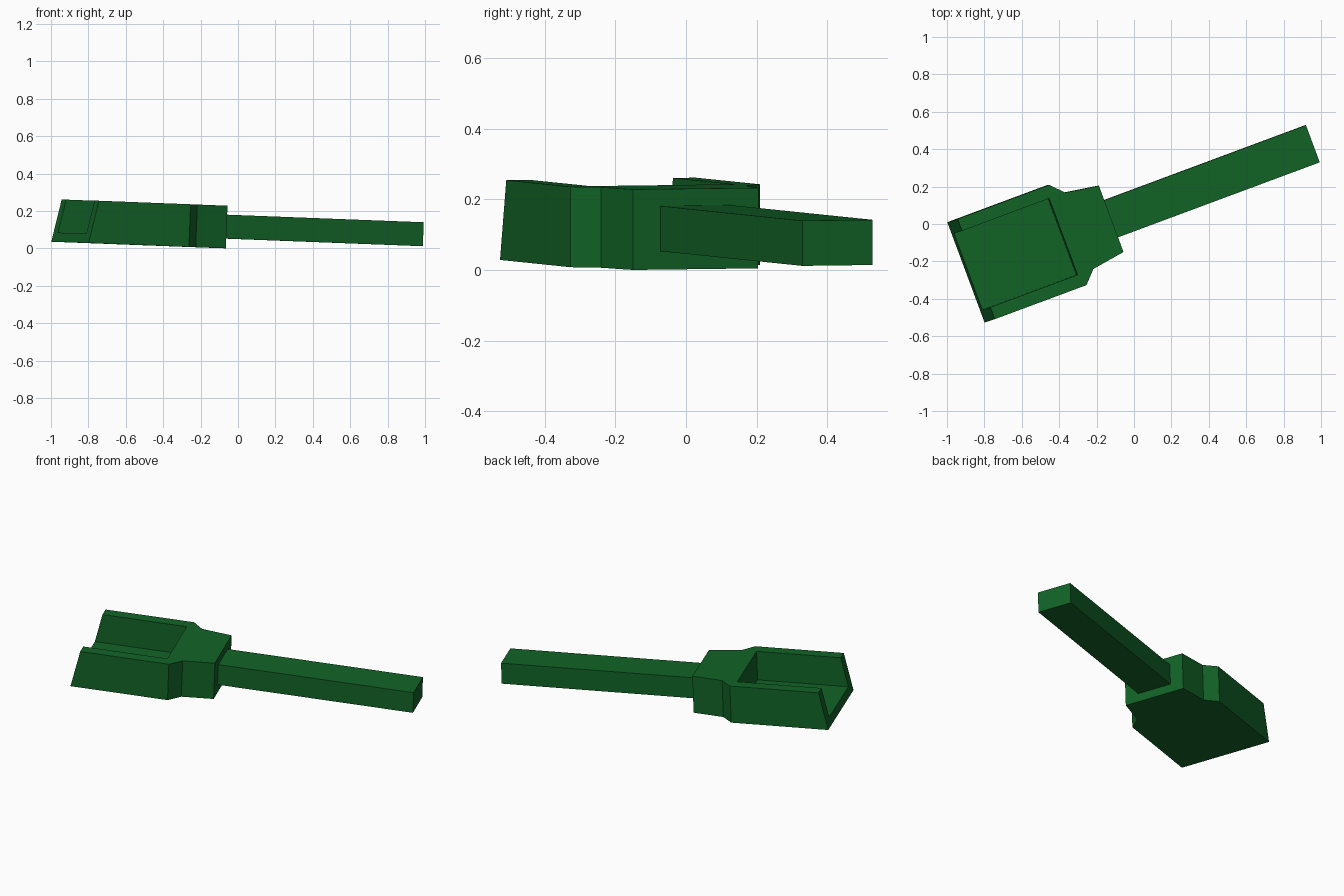
import bpy, bmesh, math
from mathutils import Matrix, Vector

if "Cube" in bpy.data.objects:
    bpy.data.objects.remove(bpy.data.objects["Cube"])

green = bpy.data.materials.new("dark green")
green.diffuse_color = (0.006, 0.125, 0.02, 1)
green.use_nodes = True
green.node_tree.nodes["Principled BSDF"].inputs["Base Color"].default_value = green.diffuse_color

# Shared pose: turned about z, slightly pitched and rolled
ang = math.radians(20.4)
along = Vector((math.cos(ang), math.sin(ang), -0.036)).normalized()
across = Vector((-math.sin(ang), math.cos(ang), 0.012)).normalized()
up = along.cross(across).normalized()
across = up.cross(along)
POSE = Matrix((along, across, up)).transposed().to_4x4()
POSE.translation = (0, 0, -0.0027)
MID = 0.071  # centreline offset across the tool


def prism(name, half_profile, z0, z1, lean=0.0):
    """Symmetric outline from (along, half width) pairs, extruded upward.
    The first pair's top is moved along by lean."""
    bm = bmesh.new()
    rings = []
    for z, shift in ((z0, 0.0), (z1, lean)):
        pts = [(u + (shift if i == 0 else 0), h) for i, (u, h) in enumerate(half_profile)]
        outline = [(u, MID - h) for u, h in pts] + [(u, MID + h) for u, h in reversed(pts)]
        rings.append([bm.verts.new((u, v, z)) for u, v in outline])
    low, high = rings
    n = len(low)
    bm.faces.new(low[::-1])
    bm.faces.new(high)
    for i in range(n):
        j = (i + 1) % n
        bm.faces.new((low[i], low[j], high[j], high[i]))
    bmesh.ops.recalc_face_normals(bm, faces=bm.faces)
    me = bpy.data.meshes.new(name)
    bm.to_mesh(me)
    bm.free()
    me.materials.append(green)
    ob = bpy.data.objects.new(name, me)
    bpy.context.collection.objects.link(ob)
    ob.matrix_world = POSE
    return ob


# Scoop with stepped neck and leaning open front
scoop = prism("scoop", [(-0.933, 0.286), (-0.360, 0.286), (-0.296, 0.218), (-0.113, 0.189)],
              0.0, 0.228, lean=0.05)

# Open channel cut out of the scoop
cutter = prism("channel_cutter", [(-1.2, 0.2175), (-0.386, 0.2175)], 0.05, 0.4)
cutter.hide_render = True
cutter.hide_viewport = True
cut = scoop.modifiers.new("channel", 'BOOLEAN')
cut.operation = 'DIFFERENCE'
cut.solver = 'EXACT'
cut.object = cutter

# Straight square handle, seated in the neck
prism("handle", [(-0.2, 0.106), (1.040, 0.106)], 0.052, 0.180)
